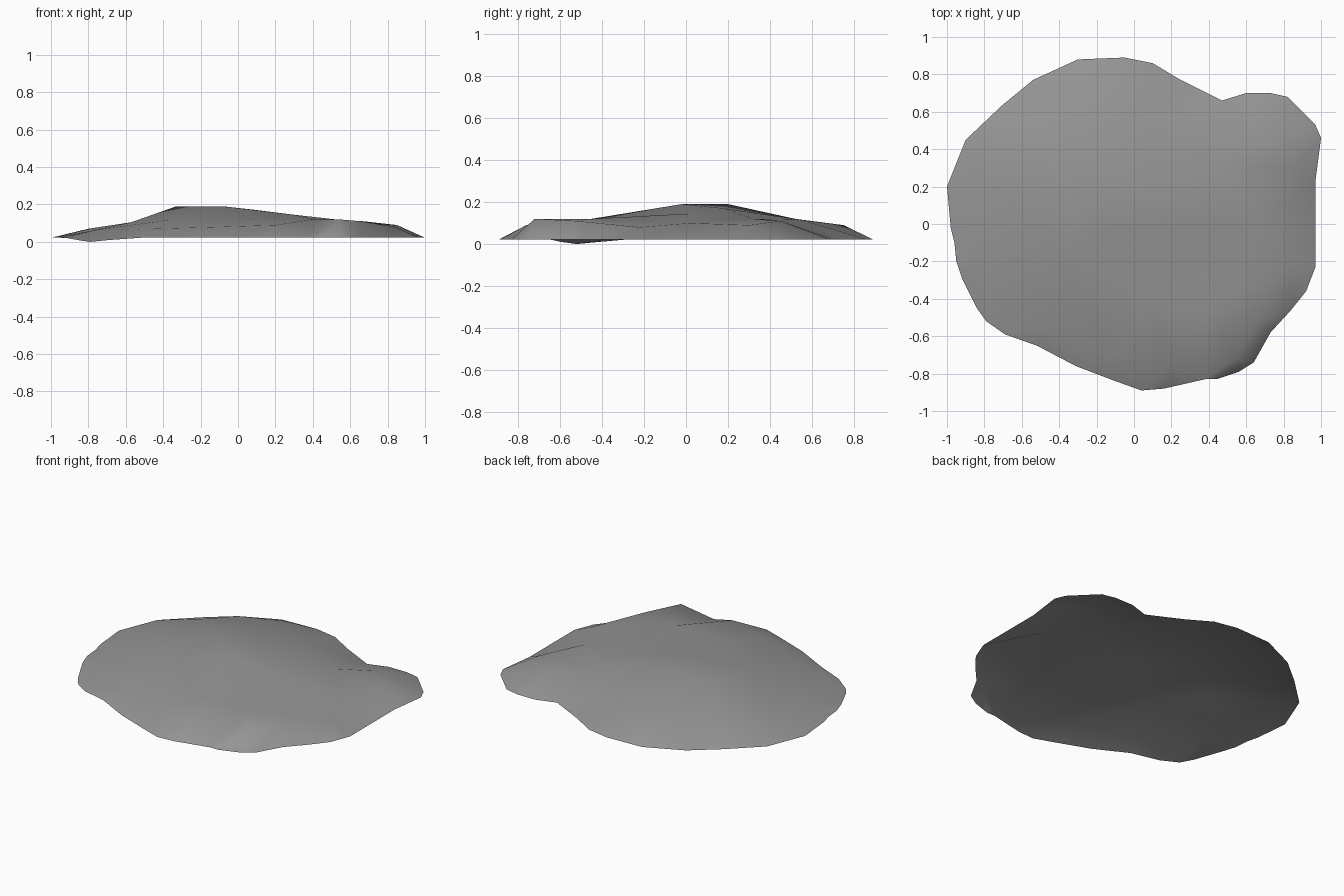
import bpy
import bmesh
import math
from mathutils import Vector
from mathutils.geometry import delaunay_2d_cdt

default_cube = bpy.data.objects.get("Cube")
if default_cube:
    bpy.data.objects.remove(default_cube, do_unlink=True)


def make_material(name, colour):
    material = bpy.data.materials.new(name)
    material.use_nodes = True
    material.diffuse_color = colour
    shader = material.node_tree.nodes["Principled BSDF"]
    shader.inputs["Base Color"].default_value = colour
    shader.inputs["Roughness"].default_value = 0.9
    return material


# Ground outline of the slab, counter-clockwise, in hundredths
OUTLINE = [
    (-100, 20), (-98, -2), (-96, -10), (-95, -20), (-92, -29), (-84, -45),
    (-79, -52), (-69, -59), (-52, -65), (-31, -76), (-10, -84), (4, -89),
    (16, -88), (38, -83), (44, -83), (56, -79), (64, -74), (73, -58),
    (84, -46), (92, -36), (97, -23), (97, 23), (100, 46), (97, 53),
    (82, 68), (73, 70), (60, 70), (47, 66), (25, 77), (10, 86),
    (-5, 89), (-30, 88), (-54, 77), (-71, 63), (-90, 45),
]

# Humps, ridges and the brow above the steep front: x, y, height
HUMPS = [
    (-33, 20, 19), (-8, -2, 19), (10, 18, 17), (30, 2, 14.5),
    (47, 32, 12), (67, 45, 11), (85, 30, 9), (70, 2, 10),
    (84, -22, 8), (66, -52, 11), (54, -72, 12), (40, -45, 12),
    (20, -76, 9), (8, -45, 12), (-10, -70, 8), (-45, -55, 7),
    (-35, -22, 12), (-57, 5, 10.5), (-78, -15, 6), (-80, 25, 7),
    (-57, 50, 10), (-25, 52, 12), (5, 55, 11.5), (-20, 75, 9),
]


def rim_height(x, y):
    # The edge touches the ground at the front right and lifts elsewhere
    lift = math.hypot(x + 0.79, y + 0.52)
    return min(0.022, lift * 0.08)


def build_slab():
    rim = [Vector((x, y)) / 100 for x, y in OUTLINE]
    crown = [Vector((x, y)) / 100 for x, y, height in HUMPS]
    heights = [rim_height(*p) for p in rim] + [h / 100 for x, y, h in HUMPS]
    count = len(rim)
    loop = [(i, (i + 1) % count) for i in range(count)]
    flat, edges, faces, sources, *rest = delaunay_2d_cdt(
        rim + crown, loop, [], 1, 0.0001)

    # Lift the flat triangulation to the measured heights
    bm = bmesh.new()
    verts = [bm.verts.new((p.x, p.y, heights[source[0]]))
             for p, source in zip(flat, sources)]
    for face in faces:
        bm.faces.new([verts[i] for i in face])
    bmesh.ops.recalc_face_normals(bm, faces=bm.faces)
    if sum(face.normal.z for face in bm.faces) < 0:
        bmesh.ops.reverse_faces(bm, faces=bm.faces)

    mesh = bpy.data.meshes.new("stone_slab")
    bm.to_mesh(mesh)
    bm.free()
    slab = bpy.data.objects.new("stone_slab", mesh)
    bpy.context.collection.objects.link(slab)
    return slab


# Thin, low stone crust with an open underside
slab = build_slab()
slab.data.materials.append(make_material("stone_grey", (0.3, 0.3, 0.3, 1)))
slab.data.shade_smooth()
